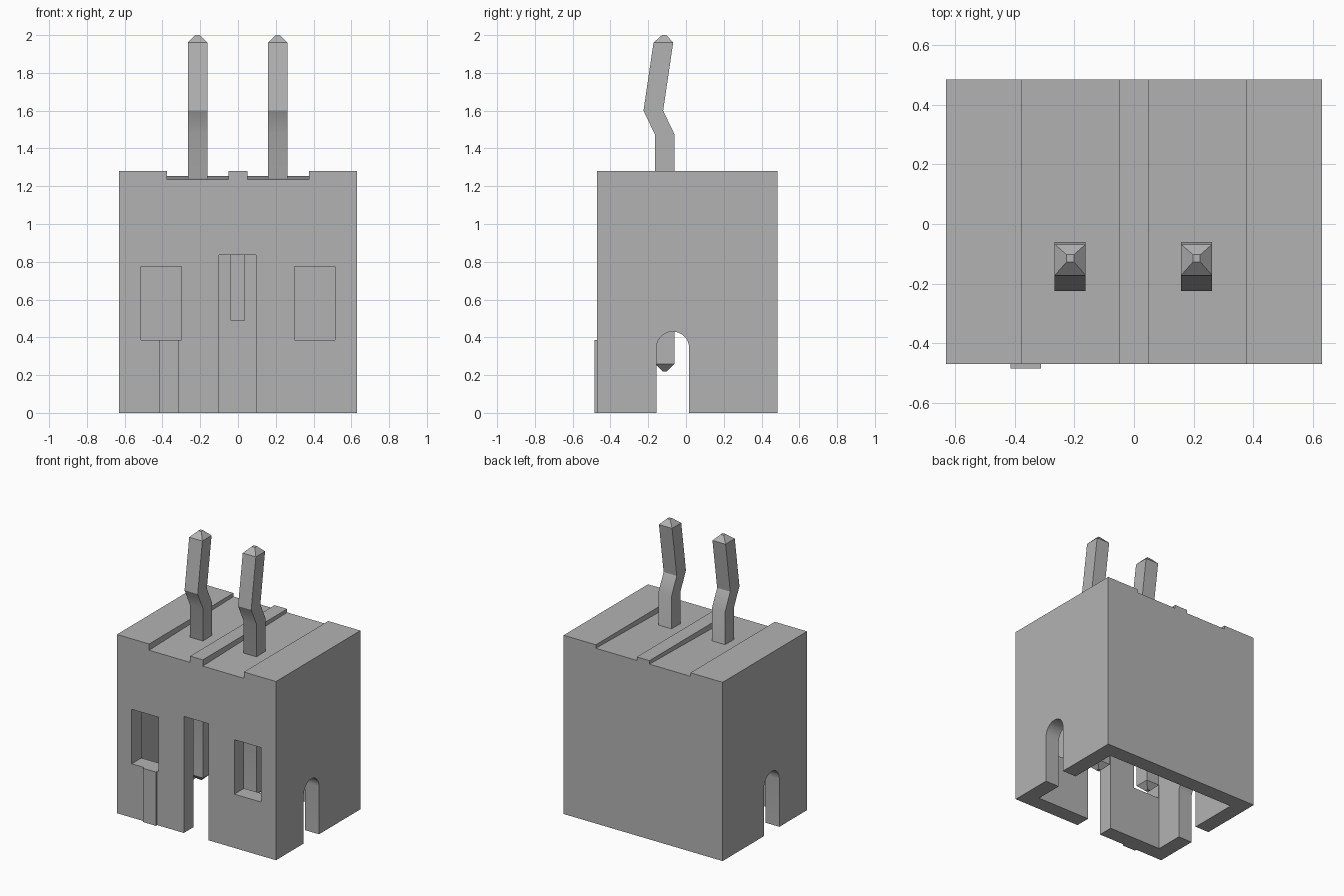
import bpy
import bmesh
import math

cube = bpy.data.objects.get("Cube")
if cube:
    bpy.data.objects.remove(cube, do_unlink=True)

grey = bpy.data.materials.new("plain_grey")
grey.use_nodes = True
tone = (0.45, 0.45, 0.45, 1)
grey.diffuse_color = tone
grey.node_tree.nodes["Principled BSDF"].inputs["Base Color"].default_value = tone


def loft(name, rings):
    """Skin a closed solid through rings that share a point count."""
    bm = bmesh.new()
    loops = [[bm.verts.new(p) for p in ring] for ring in rings]
    for a, b in zip(loops, loops[1:]):
        for i in range(len(a)):
            j = (i + 1) % len(a)
            bm.faces.new((a[i], a[j], b[j], b[i]))
    bm.faces.new(loops[0][::-1])
    bm.faces.new(loops[-1])
    bmesh.ops.recalc_face_normals(bm, faces=bm.faces)
    mesh = bpy.data.meshes.new(name)
    bm.to_mesh(mesh)
    bm.free()
    mesh.materials.append(grey)
    obj = bpy.data.objects.new(name, mesh)
    bpy.context.collection.objects.link(obj)
    return obj


def prism(name, profile, x0, x1):
    """Extrude a (y, z) profile along x."""
    return loft(name, [[(x, y, z) for y, z in profile] for x in (x0, x1)])


def box(name, x, y, z):
    profile = [(y[0], z[0]), (y[1], z[0]), (y[1], z[1]), (y[0], z[1])]
    return prism(name, profile, *x)


def activate(obj):
    bpy.ops.object.select_all(action='DESELECT')
    obj.select_set(True)
    bpy.context.view_layer.objects.active = obj


def cut(target, cutter):
    cutter.hide_render = True
    mod = target.modifiers.new("cut", 'BOOLEAN')
    mod.operation = 'DIFFERENCE'
    mod.solver = 'EXACT'
    mod.object = cutter
    activate(target)
    bpy.ops.object.modifier_apply(modifier=mod.name)
    bpy.data.objects.remove(cutter, do_unlink=True)


# Housing shell, open underneath
front, back, half, top = -0.47, 0.485, 0.63, 1.28
wall, ceiling = 0.11, 0.92
housing = box("housing", (-half, half), (front, back), (0, top))
cut(housing, box("cavity", (-half + wall, half - wall),
                 (front + wall, back - wall), (-0.1, ceiling)))

# Front keyway and windows
through = (front - 0.1, front + wall + 0.03)
cut(housing, box("keyway", (-0.1, 0.095), through, (-0.1, 0.835)))
for s in (-1, 1):
    cut(housing, box("window", sorted((s * 0.3, s * 0.513)), through, (0.385, 0.775)))

# Round-topped slot through both side walls
radius, mid = 0.087, -0.07
arch = [(mid + radius, -0.1)]
for i in range(17):
    a = math.pi * i / 16
    arch.append((mid + radius * math.cos(a), 0.343 + radius * math.sin(a)))
arch.append((mid - radius, -0.1))
cut(housing, prism("side_slot", arch, -1, 1))

# Gently sloping channels on top
channel = [(front - 0.1, 1.233), (back + 0.1, 1.257), (back + 0.1, 1.4), (front - 0.1, 1.4)]
for s in (-1, 1):
    cut(housing, prism("channel", channel, *sorted((s * 0.05, s * 0.375))))

# Inner key rib and raised front marker
box("inner_rib", (-0.04, 0.037), (back - wall - 0.07, back - wall + 0.02), (0.49, ceiling + 0.02))
box("front_marker", (-0.415, -0.312), (front - 0.014, front + 0.01), (0, 0.385))

# Kinked pins: (y centre, z, half width)
path = [(-0.113, 0.22, 0.012), (-0.113, 0.26, 0.052), (-0.113, 1.475, 0.052),
        (-0.173, 1.6, 0.052), (-0.12, 1.96, 0.052), (-0.115, 2.0, 0.012)]
corners = [(-1, -1), (1, -1), (1, 1), (-1, 1)]
pins = []
for name, x in (("right_pin", -0.214), ("left_pin", 0.21)):
    rings = [[(x + r * cx, y + r * cy, z) for cx, cy in corners] for y, z, r in path]
    pins.append(loft(name, rings))

for obj in [housing] + pins:
    activate(obj)
    bpy.ops.object.shade_smooth_by_angle(angle=math.radians(30))
